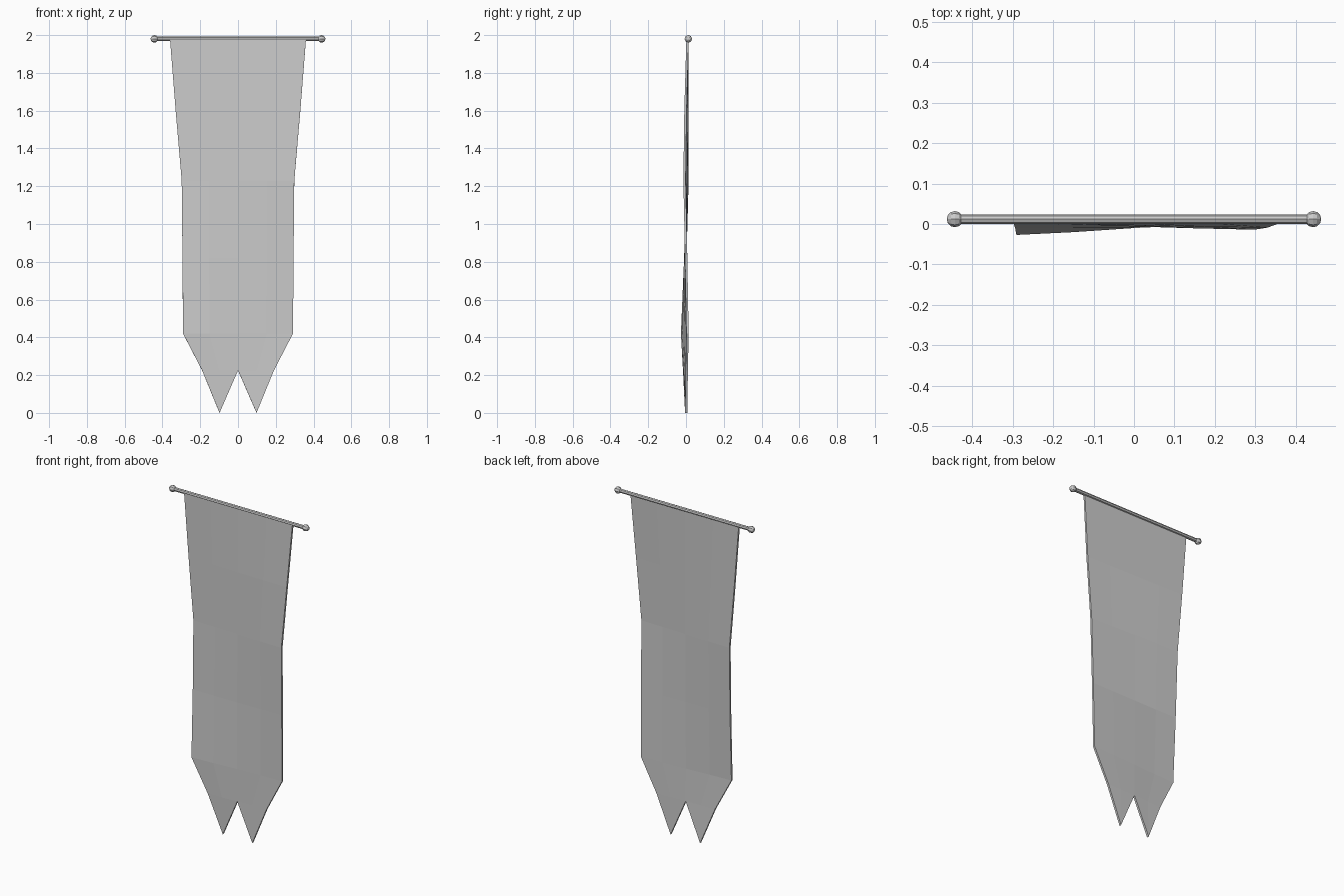
import bpy
from math import pi

if "Cube" in bpy.data.objects:
    bpy.data.objects.remove(bpy.data.objects["Cube"])

ROD_Y, ROD_Z = 0.012, 1.98

# crossbar
bpy.ops.mesh.primitive_cylinder_add(vertices=8, radius=0.0115, depth=0.88,
                                    location=(0, ROD_Y, ROD_Z), rotation=(0, pi / 2, 0))
bpy.context.object.name = "crossbar"
bpy.ops.object.shade_smooth_by_angle()

# round end knobs
for side, label in ((-1, "left"), (1, "right")):
    bpy.ops.mesh.primitive_uv_sphere_add(segments=8, ring_count=6, radius=0.02,
                                         location=(side * 0.443, ROD_Y, ROD_Z),
                                         rotation=(0, pi / 2, 0))
    bpy.context.object.name = label + "_knob"

# cloth rows: height, half width, depth at left / middle / right
rows = [
    (1.98, 0.360, 0.008, 0.008, 0.008),
    (1.60, 0.330, 0.008, 0.003, -0.003),
    (1.23, 0.298, 0.008, 0.000, -0.008),
    (0.82, 0.294, -0.004, -0.002, 0.001),
    (0.42, 0.291, -0.021, -0.004, 0.008),
    (0.225, 0.190, -0.010, -0.002, 0.004),
]
verts, faces = [], []
for z, w, left, mid, right in rows:
    for x, y in ((-1, left), (-0.52, 0.6 * left + 0.4 * mid), (0, mid),
                 (0.52, 0.6 * right + 0.4 * mid), (1, right)):
        verts.append((x * w, y, z))
for r in range(len(rows) - 1):
    for c in range(4):
        a = r * 5 + c
        faces.append((a, a + 5, a + 6, a + 1))

# two pointed tails below the last row
last = (len(rows) - 1) * 5
for side, start in ((-1, last), (1, last + 2)):
    tip = len(verts)
    verts.append((side * 0.098, 0.001, 0.0))
    faces += [(start, tip, start + 1), (start + 1, tip, start + 2)]

mesh = bpy.data.meshes.new("cloth")
mesh.from_pydata(verts, [], faces)
cloth = bpy.data.objects.new("cloth", mesh)
bpy.context.collection.objects.link(cloth)
solid = cloth.modifiers.new("thickness", "SOLIDIFY")
solid.thickness = 0.012
solid.offset = 0
